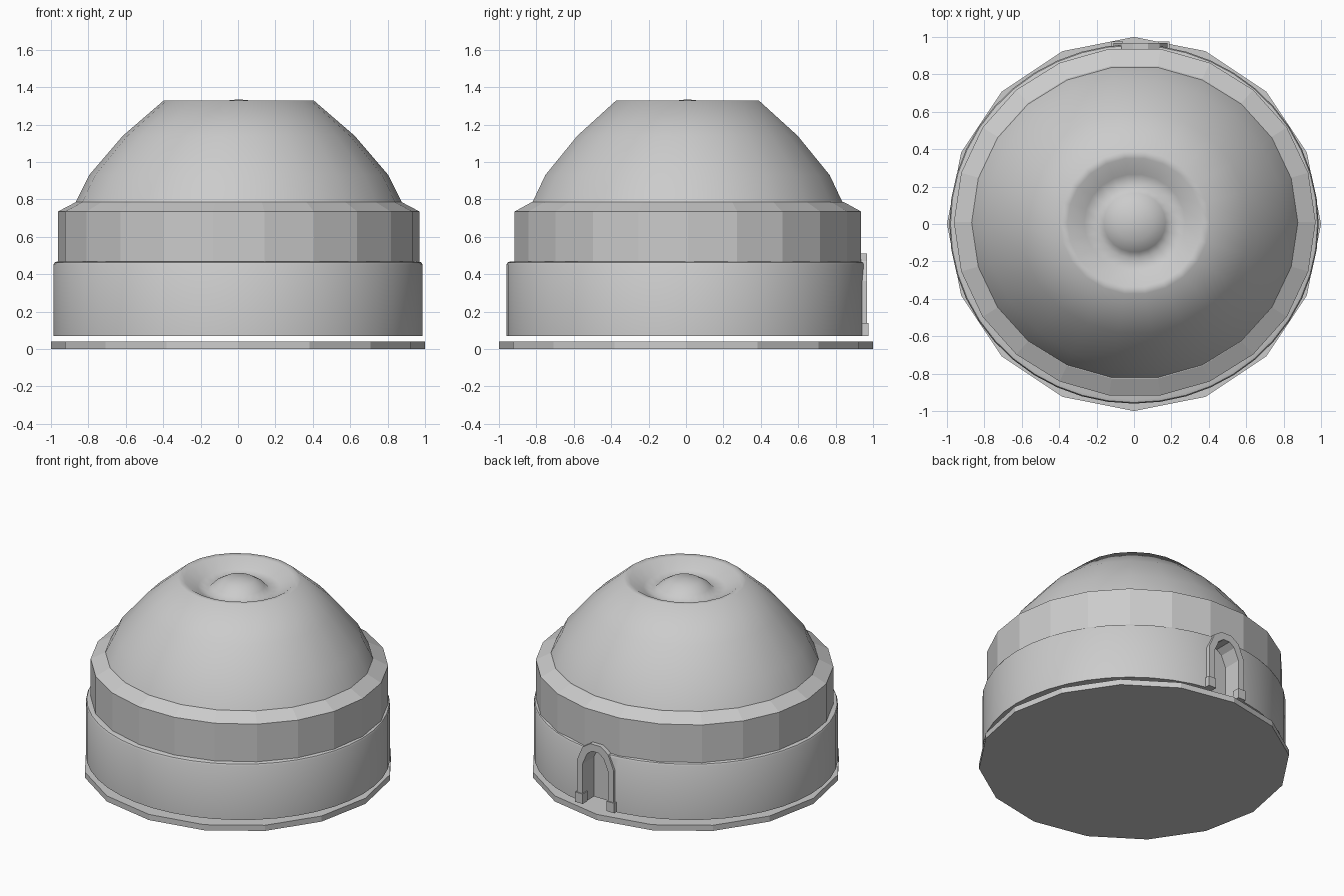
import bpy, bmesh, math

if "Cube" in bpy.data.objects:
    bpy.data.objects.remove(bpy.data.objects["Cube"])


def finish(name, bm, smooth=False):
    bmesh.ops.remove_doubles(bm, verts=bm.verts, dist=1e-5)
    bmesh.ops.recalc_face_normals(bm, faces=bm.faces)
    for f in bm.faces:
        f.smooth = smooth
    me = bpy.data.meshes.new(name)
    bm.to_mesh(me)
    bm.free()
    ob = bpy.data.objects.new(name, me)
    bpy.context.collection.objects.link(ob)
    return ob


def lathe(name, profile, n, sy=1.0, cx=0.0, cy=0.0, smooth=False):
    """Revolve (radius, z) points; radius 0 ends collapse to a point."""
    bm = bmesh.new()
    rings = []
    for r, z in profile:
        rings.append([bm.verts.new((cx + r * math.cos(2 * math.pi * i / n),
                                    cy + sy * r * math.sin(2 * math.pi * i / n), z))
                      for i in range(n)])
    for k, (a, b) in enumerate(zip(rings, rings[1:])):
        for i in range(n):
            j = (i + 1) % n
            if profile[k][0] == 0:
                bm.faces.new((a[0], b[i], b[j]))
            elif profile[k + 1][0] == 0:
                bm.faces.new((a[i], a[j], b[0]))
            else:
                bm.faces.new((a[i], a[j], b[j], b[i]))
    loose = [v for v in bm.verts if not v.link_faces]
    bmesh.ops.delete(bm, geom=loose, context='VERTS')
    return finish(name, bm, smooth)


def smooth_by_angle(ob, deg):
    bpy.ops.object.select_all(action='DESELECT')
    ob.select_set(True)
    bpy.context.view_layer.objects.active = ob
    bpy.ops.object.shade_smooth_by_angle(angle=math.radians(deg))


def prism(bm, pts, y0, y1):
    """Extrude a closed x-z outline along y."""
    a = [bm.verts.new((x, y0, z)) for x, z in pts]
    b = [bm.verts.new((x, y1, z)) for x, z in pts]
    bm.faces.new(a)
    bm.faces.new(b)
    for i in range(len(pts)):
        j = (i + 1) % len(pts)
        bm.faces.new((a[i], a[j], b[j], b[i]))


# base plate, sixteen sides
lathe("base_plate", [(0, 0), (1, 0), (1, 0.04), (0, 0.04)], 16)

# lower drum, hovering just above the plate
drum = lathe("lower_drum", [(0, 0.07), (0.987, 0.07), (0.987, 0.452), (0.981, 0.463),
                            (0.965, 0.468), (0, 0.468)], 44, 0.973)

# faceted upper band with sloped shoulder
lathe("upper_band", [(0.967, 0.462), (0.967, 0.735), (0.872, 0.785), (0.84, 0.785)],
      22, 0.968, 0.004, 0.01)

# smooth dome with a dished crown and central boss
lathe("dome", [(0.872, 0.785), (0.80, 0.93), (0.62, 1.14), (0.40, 1.33), (0.36, 1.327),
               (0.27, 1.27), (0.20, 1.25), (0.165, 1.285), (0.10, 1.325), (0, 1.335)],
      22, 0.96, 0.004, 0.008, smooth=True)

# doorway half outline (half width, z)
DX = 0.035
inner = [(0.10, 0.06), (0.10, 0.35), (0.065, 0.43), (0.025, 0.46)]
outer = [(0.145, 0.07), (0.145, 0.365), (0.10, 0.47), (0.04, 0.51)]


def mirrored(half):
    return [(DX - x, z) for x, z in half] + [(DX + x, z) for x, z in reversed(half)]


# doorway recess cut into the drum
bm = bmesh.new()
prism(bm, mirrored(inner), 0.84, 1.1)
cutter = finish("door_cutter", bm)
cutter.hide_render = True
cutter.hide_viewport = True
mod = drum.modifiers.new("doorway", 'BOOLEAN')
mod.object = cutter
mod.solver = 'EXACT'
smooth_by_angle(drum, 30)

# door arch and its two foot blocks
bm = bmesh.new()
ins, outs = mirrored(inner), mirrored(outer)
ins[0], ins[-1] = (ins[0][0], 0.07), (ins[-1][0], 0.07)
for i in range(len(ins) - 1):
    prism(bm, [ins[i], outs[i], outs[i + 1], ins[i + 1]], 0.93, 0.968)
bmesh.ops.remove_doubles(bm, verts=bm.verts, dist=1e-5)
seen = {}
for f in bm.faces:
    seen.setdefault(tuple(sorted(v.index for v in f.verts)), []).append(f)
finish("door_arch", bm)
for side, name in ((-1, "door_foot_left"), (1, "door_foot_right")):
    bm = bmesh.new()
    x = DX + side * 0.124
    prism(bm, [(x - 0.03, 0.07), (x + 0.03, 0.07), (x + 0.03, 0.14), (x - 0.03, 0.14)], 0.92, 0.975)
    finish(name, bm)
